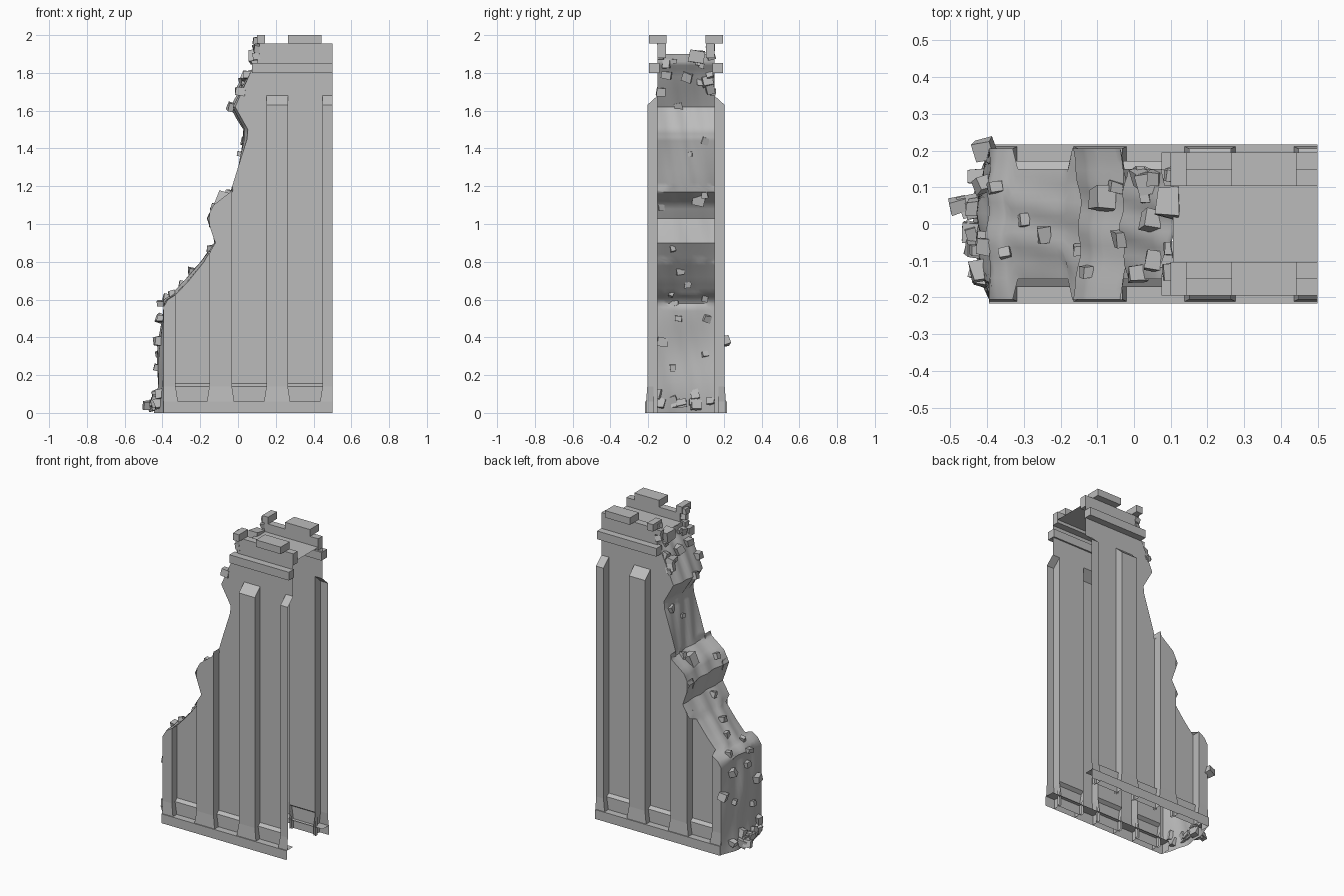
import bpy, bmesh, math, random
from mathutils import Matrix, Vector, Euler

random.seed(4)
cube = bpy.data.objects.get("Cube")
if cube:
    bpy.data.objects.remove(cube, do_unlink=True)

stone = bpy.data.materials.new("grey stone")
stone.use_nodes = True
GREY = (0.5, 0.5, 0.5, 1)
stone.diffuse_color = GREY
stone.node_tree.nodes["Principled BSDF"].inputs["Base Color"].default_value = GREY

WALL, PIER, END = 0.15, 0.205, 0.5
FLOOR, PARAPET, TOP = 1.9, 1.955, 2.0

# Broken edge of the wall as (height, x)
EDGE = [(0, -.395), (.56, -.395), (.6, -.37), (.625, -.33), (.7, -.26), (.8, -.18),
        (.9, -.12), (1.03, -.165), (1.1, -.13), (1.17, -.04), (1.3, 0), (1.45, .048),
        (1.5, .052), (1.62, -.015), (1.7, .02), (1.8, .065), (1.85, .1), (2, .12)]


def lerp_table(table, z):
    for (a, va), (b, vb) in zip(table, table[1:]):
        if z <= b:
            return va + (vb - va) * max(0, z - a) / (b - a)
    return table[-1][1]


def edge(z):
    return lerp_table(EDGE, z)


def heights(top):
    zs = [i * 0.02 for i in range(int(top / 0.02) + 1)]
    knots = [k[0] for k in EDGE] + [.14, .155, 1.63, 1.68, top]
    return sorted({round(z, 3) for z in zs + knots if z <= top})


def finish(name, bm, smooth=False, mirror=False):
    bmesh.ops.remove_doubles(bm, verts=bm.verts, dist=1e-5)
    mesh = bpy.data.meshes.new(name)
    bm.to_mesh(mesh)
    bm.free()
    mesh.materials.append(stone)
    ob = bpy.data.objects.new(name, mesh)
    bpy.context.collection.objects.link(ob)
    if mirror:
        mod = ob.modifiers.new("other side", 'MIRROR')
        mod.use_axis = (False, True, False)
        mod.use_mirror_merge = False
    if smooth:
        bpy.ops.object.select_all(action='DESELECT')
        ob.select_set(True)
        bpy.context.view_layer.objects.active = ob
        bpy.ops.object.shade_smooth_by_angle(angle=math.radians(35))
    return ob


def quad(bm, *pts):
    unique = []
    for p in pts:
        if all((Vector(p) - Vector(q)).length > 1e-5 for q in unique):
            unique.append(p)
    if len(unique) > 2:
        bm.faces.new([bm.verts.new(p) for p in unique])


def box(bm, x0, x1, y0, y1, z0, z1):
    size = Matrix.Diagonal((x1 - x0, y1 - y0, z1 - z0, 1))
    centre = Matrix.Translation(((x0 + x1) / 2, (y0 + y1) / 2, (z0 + z1) / 2))
    bmesh.ops.create_cube(bm, size=1, matrix=centre @ size)


# Upright strip of wall, cut off by the broken edge
def column(bm, x0, x1, depth, flare):
    zs = heights(FLOOR)
    for za, zb in zip(zs, zs[1:]):
        rows = []
        for z in (za, zb):
            f = lerp_table(flare, z)
            a, b = x0 - f, min(END, x1 + f)
            rows.append((a, b, min(b, max(a, edge(z))), -lerp_table(depth, z), z))
        (a0, b0, l0, y0, _), (a1, b1, l1, y1, _) = rows
        quad(bm, (l0, y0, za), (b0, y0, za), (b1, y1, zb), (l1, y1, zb))
        if min(y0, y1) > -WALL - 1e-4:
            continue
        cut = edge((za + zb) / 2)
        if cut < a0:
            quad(bm, (a0, -WALL, za), (a0, y0, za), (a1, y1, zb), (a1, -WALL, zb))
        if cut < b0 and b0 < END:
            quad(bm, (b0, y0, za), (b0, -WALL, za), (b1, -WALL, zb), (b1, y1, zb))


# Piers and the wall panels between them
PIERS = [(-.41, -.33), (-.152, -.032), (.15, .264), (.447, END)]
pier_depth = [(0, .211), (.06, .211), (.14, PIER), (1.63, PIER), (1.68, WALL), (2, WALL)]
panel_depth = [(0, .172), (.14, .172), (.155, WALL), (2, WALL)]
pier_flare = [(0, .012), (.06, .012), (.14, 0), (2, 0)]
bm = bmesh.new()
for x0, x1 in PIERS:
    column(bm, x0, x1, pier_depth, pier_flare)
finish("piers", bm, mirror=True)
bm = bmesh.new()
for left, right in zip(PIERS, PIERS[1:]):
    column(bm, left[1], right[0], panel_depth, [(0, 0), (2, 0)])
finish("wall_panels", bm, mirror=True)

# Plinth, an open angle along each foot
bm = bmesh.new()
x0, y, z = -.395, -.217, .06
quad(bm, (x0, y, 0), (END, y, 0), (END, y, z), (x0, y, z))
quad(bm, (x0, y, z), (END, y, z), (END, -WALL, z), (x0, -WALL, z))
quad(bm, (x0, -WALL, 0), (x0, y, 0), (x0, y, z), (x0, -WALL, z))
finish("plinth", bm, mirror=True)

# Cornice, parapet and merlons
bm = bmesh.new()
box(bm, .075, END, -.195, -.14, 1.8, 1.853)
finish("cornice", bm, mirror=True)
bm = bmesh.new()
box(bm, .115, END, -WALL, -.105, 1.88, PARAPET)
finish("parapet", bm, mirror=True)
bm = bmesh.new()
for x0, x1 in ((.1, .143), (.265, .442)):
    box(bm, x0, x1, -.195, -.103, PARAPET, TOP)
finish("merlons", bm, mirror=True)

# Walkway
bm = bmesh.new()
x0 = edge(FLOOR)
quad(bm, (x0, -WALL, FLOOR), (END, -WALL, FLOOR), (END, WALL, FLOOR), (x0, WALL, FLOOR))
finish("walkway", bm)


# Crumbled face closing the broken end
def half_width(x):
    return PIER if x < -.325 or -.17 < x < -.035 else WALL


def broken_x(z, t):
    hump = 1 - t * t
    if z < .58:
        sway = -.045 * (1 - z / .58) + .008 * math.sin(z * 14)
    else:
        sway = .022 * math.sin(z * 7) * math.sin(math.pi * min(1, (FLOOR - z) * 3) / 2)
    return edge(z) + hump * (sway + .006 * math.sin(9 * t + 11 * z))


N = 14
bm = bmesh.new()
rows = []
for z in heights(FLOOR):
    w = half_width(edge(z))
    ts = [1 - 2 * i / N for i in range(N + 1)]
    rows.append([bm.verts.new((broken_x(z, t), t * w, z)) for t in ts])
for low, high in zip(rows, rows[1:]):
    for i in range(N):
        bm.faces.new((low[i], low[i + 1], high[i + 1], high[i]))
finish("broken_face", bm, smooth=True)


# Rubble stuck to the broken face
def stone_block(bm, x, y, z, size):
    turn = Euler([random.uniform(-.3, .3) for _ in range(3)]).to_matrix().to_4x4()
    shape = Matrix.Diagonal([size * random.uniform(.75, 1.25) for _ in range(3)] + [1])
    made = bmesh.ops.create_cube(bm, size=1, matrix=Matrix.Translation((x, y, z)) @ turn @ shape)
    for v in made["verts"]:
        v.co += Vector([random.uniform(-.1, .1) * size for _ in range(3)])


# (y, z, size) of the larger stones
STONES = [(-.13, .05, .05), (.05, .04, .055), (-.02, .05, .04), (.13, .06, .04), (-.15, .1, .04),
          (-.13, .38, .045), (.2, .38, .045), (-.06, .58, .035), (-.04, .5, .04), (.1, .31, .03),
          (-.07, .24, .03), (.11, .5, .04), (.1, .61, .03), (-.08, .63, .03), (.01, .68, .03),
          (-.03, .75, .04), (-.07, .87, .03), (.07, 1.13, .055), (.1, 1.16, .04), (-.13, 1.09, .035),
          (.02, 1.37, .03), (.1, 1.44, .03), (-.04, 1.62, .035), (.01, 1.78, .05), (.06, 1.89, .07)]
bm = bmesh.new()
for y, z, size in STONES:
    w = half_width(edge(z))
    stone_block(bm, broken_x(z, max(-1, min(1, y / w))) - size * .2, y, z, size)
for i in range(11):
    y, z = random.uniform(-.15, .15), random.uniform(1.7, 1.88)
    stone_block(bm, broken_x(z, y / WALL) - .005, y, z, random.uniform(.025, .045))
for i in range(8):
    y, z = random.uniform(-.12, .12), random.uniform(.03, .1)
    stone_block(bm, broken_x(z, y / PIER) - .01, y, z, random.uniform(.03, .045))
for side in (-1, 1):
    for z in (1.89, 1.93, 1.97):
        stone_block(bm, .1, side * .13, z, .035)
stone_block(bm, -.478, .05, .04, .04)
finish("rubble", bm)
